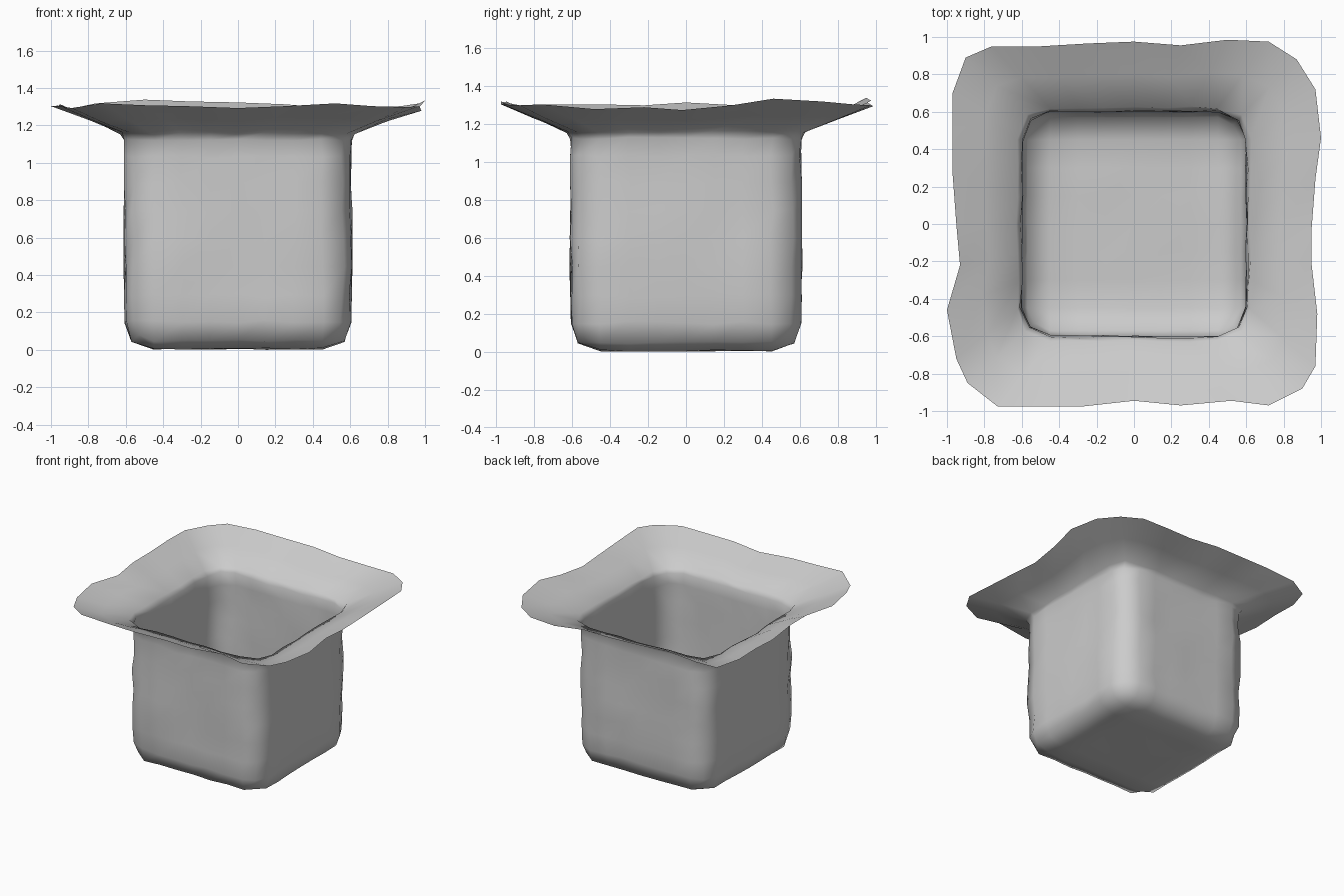
import bpy, bmesh, random
from mathutils import Vector

if "Cube" in bpy.data.objects:
    bpy.data.objects.remove(bpy.data.objects["Cube"])

random.seed(4)
N = 8
bm = bmesh.new()

# grid spacing: the outermost step is the rounded corner
U = [-0.57, -0.45, -0.3, -0.15, 0, 0.15, 0.3, 0.45, 0.57]
wob = lambda a: random.uniform(-a, a)


def loop_indices():
    # 32 perimeter cells, anticlockwise from the front-left corner
    return ([(i, 0) for i in range(N)] + [(N, j) for j in range(N)]
            + [(N - i, N) for i in range(N)] + [(0, N - j) for j in range(N)])


LOOP = loop_indices()

# floor
floor = {}
for i in range(N + 1):
    for j in range(N + 1):
        edges = (i in (0, N)) + (j in (0, N))
        x, y = U[i], U[j]
        if edges == 2:
            x, y = x * 0.93, y * 0.93
        z = (0.013, 0.055, 0.09)[edges] + wob(0.006)
        floor[i, j] = bm.verts.new((x, y, z))
for i in range(N):
    for j in range(N):
        bm.faces.new((floor[i, j], floor[i, j + 1], floor[i + 1, j + 1], floor[i + 1, j]))


def bridge(a, b):
    for k in range(len(a)):
        n = (k + 1) % len(a)
        bm.faces.new((a[k], a[n], b[n], b[k]))


def wall_ring(z, half, amount):
    ring = []
    for i, j in LOOP:
        x, y = U[i], U[j]
        if i in (0, N) and j in (0, N):
            x, y = (0.56 + half - 0.605) * (1 if x > 0 else -1), (0.56 + half - 0.605) * (1 if y > 0 else -1)
        elif i in (0, N):
            x = half * (1 if x > 0 else -1)
        else:
            y = half * (1 if y > 0 else -1)
        ring.append(bm.verts.new((x + wob(amount), y + wob(amount), z + wob(0.008))))
    return ring


# walls
prev = [floor[c] for c in LOOP]
for z, half in [(0.16, 0.6), (0.3, 0.604), (0.45, 0.606), (0.6, 0.604), (0.75, 0.604),
                (0.9, 0.602), (1.04, 0.602), (1.13, 0.602), (1.165, 0.622)]:
    ring = wall_ring(z, half, 0.009)
    bridge(prev, ring)
    prev = ring

# brim: wavy outline, same order as the wall rings
outline = [(-.89, -.85, 1.30), (-.73, -.975, 1.325), (-.5, -.975, 1.315), (-.27, -.975, 1.31),
           (0, -.945, 1.30), (.25, -.97, 1.31), (.52, -.945, 1.325), (.72, -.97, 1.31),
           (.9, -.88, 1.305), (.97, -.76, 1.31), (.98, -.48, 1.285), (.95, -.22, 1.295),
           (.95, -.02, 1.28), (.97, .24, 1.305), (1, .46, 1.34), (.97, .72, 1.325),
           (.87, .88, 1.31), (.72, .975, 1.305), (.5, .985, 1.30), (.25, .955, 1.32),
           (0, .975, 1.33), (-.25, .965, 1.335), (-.5, .95, 1.345), (-.76, .95, 1.325),
           (-.9, .89, 1.295), (-.97, .7, 1.31), (-.97, .48, 1.315), (-.97, .27, 1.305),
           (-.95, 0, 1.32), (-.93, -.22, 1.305), (-1, -.46, 1.31), (-.95, -.72, 1.31)]
outer = [Vector(p) for p in outline]
mid = [bm.verts.new(v.co.lerp(o, 0.5) + Vector((0, 0, wob(0.006)))) for v, o in zip(prev, outer)]
rim = [bm.verts.new(o) for o in outer]
bridge(prev, mid)
bridge(mid, rim)

# stand on the ground
low = min(v.co.z for v in bm.verts)
for v in bm.verts:
    v.co.z -= low
bmesh.ops.recalc_face_normals(bm, faces=bm.faces)
for f in bm.faces:
    f.smooth = True

mesh = bpy.data.meshes.new("flared_box")
bm.to_mesh(mesh)
bm.free()
obj = bpy.data.objects.new("flared_box", mesh)
bpy.context.collection.objects.link(obj)
